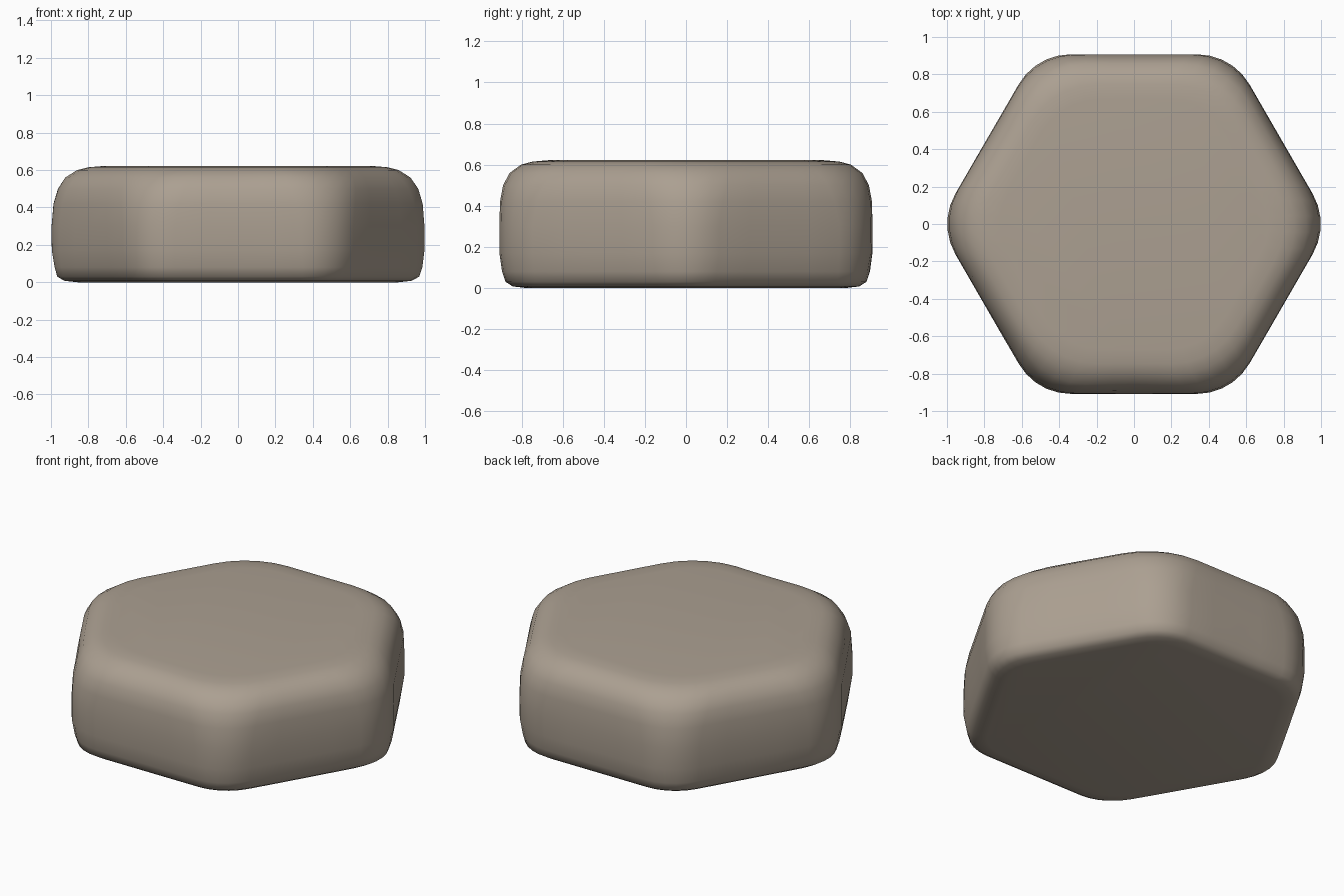
import bpy, bmesh, math
from mathutils import Vector, noise

if "Cube" in bpy.data.objects:
    bpy.data.objects.remove(bpy.data.objects["Cube"])

APOTHEM = 0.908
# stone profile: height, inset from the hexagon side, corner radius, wear
PROFILE = [(0.0, 0.13, 0.25, 0), (0.008, 0.065, 0.28, 0.3), (0.03, 0.03, 0.28, 0.6),
           (0.08, 0.013, 0.30, 0.8), (0.17, 0.0, 0.322, 0.2), (0.30, 0.0, 0.322, 0.1),
           (0.42, 0.003, 0.36, 0.3), (0.50, 0.018, 0.40, 0.8), (0.56, 0.05, 0.42, 1),
           (0.60, 0.105, 0.42, 0.8), (0.615, 0.16, 0.40, 0.3), (0.622, 0.24, 0.35, 0)]


def hexagon(inset, radius, arc=5, straight=3):
    """Hexagon with rounded corners, points on +x and -x."""
    a = APOTHEM - inset
    pts = []
    for k in range(6):
        c = math.radians(60 * k)
        d = (a - radius) / math.cos(math.pi / 6)
        for i in range(arc + 1):
            t = c + math.radians(-30 + 60 * i / arc)
            pts.append(Vector((d * math.cos(c) + radius * math.cos(t),
                               d * math.sin(c) + radius * math.sin(t))))
        # points along the straight side to the next corner
        n = c + math.radians(60)
        d2 = Vector((math.cos(n), math.sin(n))) * d
        t = c + math.radians(30)
        end = d2 + Vector((math.cos(t), math.sin(t))) * radius
        start = pts[-1].copy()
        pts += [start.lerp(end, j / (straight + 1)) for j in range(1, straight + 1)]
    return pts


# worn hexagonal paving stone, lofted from rounded hexagon rings
bm = bmesh.new()
rings = []
for z, inset, radius, wear in PROFILE:
    ring = []
    for p in hexagon(inset, radius):
        n = noise.noise(Vector((p.x * 2.2, p.y * 2.2, z * 2.5 + 4)))
        p = p * (1 - 0.025 * wear * max(0, n))
        ring.append(bm.verts.new((p.x, p.y, z)))
    rings.append(ring)
for lo, hi in zip(rings, rings[1:]):
    for i in range(len(lo)):
        j = (i + 1) % len(lo)
        bm.faces.new((lo[i], lo[j], hi[j], hi[i]))
bm.faces.new(rings[-1])
bm.faces.new(rings[0][::-1])
for f in bm.faces:
    f.smooth = True
bmesh.ops.recalc_face_normals(bm, faces=bm.faces[:])

mesh = bpy.data.meshes.new("hexagonal_stone")
bm.to_mesh(mesh)
bm.free()
stone = bpy.data.objects.new("hexagonal_stone", mesh)
bpy.context.collection.objects.link(stone)

mat = bpy.data.materials.new("warm grey stone")
mat.diffuse_color = (0.41, 0.35, 0.285, 1)
mat.use_nodes = True
mat.node_tree.nodes["Principled BSDF"].inputs["Base Color"].default_value = mat.diffuse_color
mesh.materials.append(mat)
